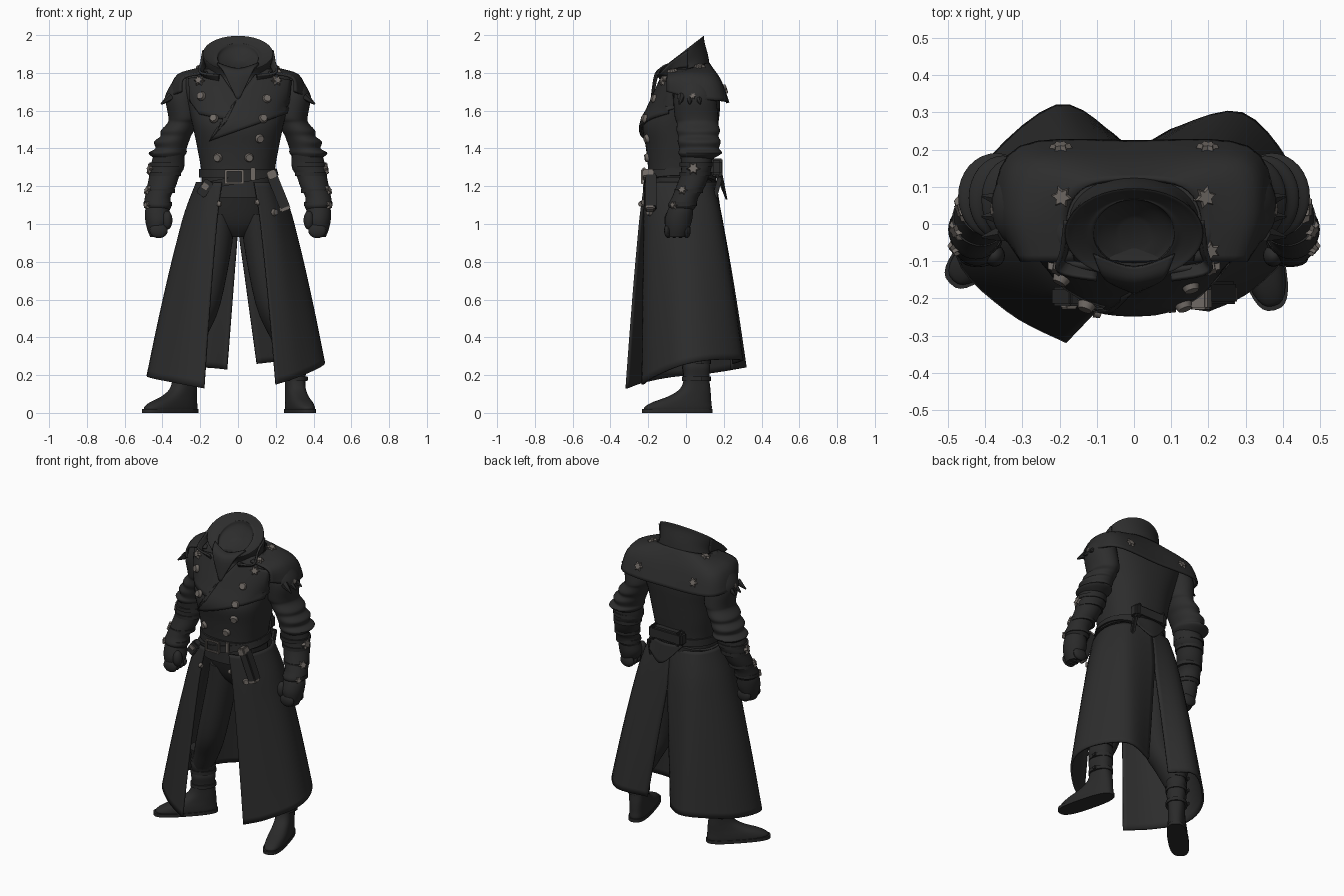
import bpy, bmesh, math
from mathutils import Vector, Matrix
from mathutils.bvhtree import BVHTree

if "Cube" in bpy.data.objects:
    bpy.data.objects.remove(bpy.data.objects["Cube"], do_unlink=True)


def material(name, color):
    m = bpy.data.materials.new(name)
    m.use_nodes = True
    m.diffuse_color = (*color, 1)
    bsdf = next(n for n in m.node_tree.nodes if n.type == 'BSDF_PRINCIPLED')
    bsdf.inputs["Base Color"].default_value = (*color, 1)
    return m


cloth = material("charcoal cloth", (.026, .026, .026))
leather = material("black leather", (.023, .023, .023))
metal = material("tarnished metal", (.16, .142, .128))
made = []


def finish(name, bm, mat, place=None):
    bmesh.ops.recalc_face_normals(bm, faces=bm.faces[:])
    if place:
        bm.transform(place)
    me = bpy.data.meshes.new(name)
    bm.to_mesh(me)
    bm.free()
    me.materials.append(mat)
    ob = bpy.data.objects.new(name, me)
    bpy.context.collection.objects.link(ob)
    made.append(ob)
    return ob


def smooth(rows, n):
    """Catmull-Rom refinement of a list of tuples."""
    out = []
    for i in range(len(rows) - 1):
        a, b, c, d = (rows[max(0, min(len(rows) - 1, i + k))] for k in (-1, 0, 1, 2))
        for j in range(n):
            t = j / n
            out.append(tuple(q + t / 2 * (r - p + t * (2*p - 5*q + 4*r - s + t * (3*(q - r) + s - p)))
                             for p, q, r, s in zip(a, b, c, d)))
    return out + [tuple(rows[-1])]


def skin(bm, rows, closed):
    vs = [[bm.verts.new(p) for p in r] for r in rows]
    n = len(vs[0])
    for a, b in zip(vs, vs[1:]):
        for i in range(n if closed else n - 1):
            j = (i + 1) % n
            bm.faces.new((a[i], a[j], b[j], b[i]))
    return vs


def loft(name, rings, mat, side=1, n=4, seg=32, power=2, place=None):
    """Capped tube through rings of (x, y, z, rx, ry[, slope])."""
    rows = []
    for x, y, z, rx, ry, sl in smooth([tuple(r) + (0,) * (6 - len(r)) for r in rings], n):
        row = []
        for i in range(seg):
            c, s = math.cos(math.tau * i / seg), math.sin(math.tau * i / seg)
            dx = math.copysign(abs(c) ** (2 / power), c) * rx
            dy = math.copysign(abs(s) ** (2 / power), s) * ry
            row.append(((x + dx) * side, y + dy, z + sl * dy))
        rows.append(row)
    bm = bmesh.new()
    vs = skin(bm, rows, True)
    bm.faces.new(vs[0])
    bm.faces.new(vs[-1])
    return finish(name, bm, mat, place)


def thicken(ob, t):
    mod = ob.modifiers.new("thickness", 'SOLIDIFY')
    mod.thickness, mod.offset = t, 0
    return ob


def sheet(name, rows, mat, t=.012):
    fine = [smooth(r, 5) for r in rows]
    cols = [smooth(c, 5) for c in zip(*fine)]
    bm = bmesh.new()
    skin(bm, cols, False)
    return thicken(finish(name, bm, mat), t)


def box(name, loc, size, mat, rot=0, axis='Y', bevel=.006):
    bm = bmesh.new()
    bmesh.ops.create_cube(bm, size=1, matrix=Matrix.Diagonal((*size, 1)))
    bmesh.ops.bevel(bm, geom=bm.edges[:], offset=bevel, segments=2, affect='EDGES')
    return finish(name, bm, mat, Matrix.Translation(loc) @ Matrix.Rotation(math.radians(rot), 4, axis))


def blob(name, loc, size, mat):
    bm = bmesh.new()
    bmesh.ops.create_uvsphere(bm, u_segments=16, v_segments=10, radius=1)
    return finish(name, bm, mat, Matrix.Translation(loc) @ Matrix.Diagonal((*size, 1)))


def surface(ob):
    bpy.context.view_layer.update()
    return BVHTree.FromObject(ob, bpy.context.evaluated_depsgraph_get())


def stud(name, tree, p, r, star=False, lift=.006):
    """Round or star-shaped stud snapped on to a surface."""
    loc, nor, _, _ = tree.find_nearest(Vector(p))
    if nor.dot(Vector(p) - loc) < 0:
        nor = -nor
    bm = bmesh.new()
    bmesh.ops.create_cone(bm, cap_ends=True, segments=12, radius1=r, radius2=r * .75, depth=.018)
    if star:
        for v in bm.verts:
            k = round(math.atan2(v.co.y, v.co.x) / math.tau * 12)
            v.co.xy *= .75 if k % 2 else 1.3
    finish(name, bm, metal, Matrix.Translation(loc + nor * lift) @ nor.to_track_quat('Z', 'Y').to_matrix().to_4x4())


def front_hit(tree, x, z):
    return tree.ray_cast(Vector((x, -1, z)), Vector((0, 1, 0)))[0]


def front_plate(name, tree, outline, lift, mat):
    """Flat outline in x, z draped on the front of a surface."""
    bm = bmesh.new()
    bm.faces.new([bm.verts.new((x, 0, z)) for x, z in outline])
    bmesh.ops.triangulate(bm, faces=bm.faces[:])
    bmesh.ops.subdivide_edges(bm, edges=bm.edges[:], cuts=9, use_grid_fill=True)
    for v in bm.verts:
        hit = front_hit(tree, v.co.x, v.co.z)
        v.co.y = (hit.y if hit else -.08) - lift
    return thicken(finish(name, bm, mat), .014)


# Coat body: height, half width, front, back
body = [(1.14, .19, -.2, .14), (1.28, .195, -.2, .14), (1.4, .215, -.212, .155),
        (1.52, .24, -.228, .17), (1.62, .265, -.185, .18), (1.72, .295, -.14, .175),
        (1.78, .28, -.115, .15), (1.82, .2, -.1, .12)]
torso = loft("coat_body", [(0, (f + b) / 2, z, w, (b - f) / 2) for z, w, f, b in body], cloth, seg=48, power=2.4)
chest = surface(torso)

# Crossed lapels
front_plate("right_lapel", chest, [(-.09, 1.79), (-.26, 1.77), (-.25, 1.65), (-.2, 1.58), (-.05, 1.55), (.02, 1.63)], .007, cloth)
front_plate("left_lapel", chest, [(-.15, 1.44), (.26, 1.585), (.28, 1.76), (.09, 1.79), (0, 1.67), (-.06, 1.54)], .014, cloth)

# Raised collar flaring to a slanted lip, folded into the neck opening
loft("collar", [(0, 0, 1.77, .19, .13, .3), (0, -.005, 1.83, .172, .122, .5), (0, -.02, 1.88, .184, .118, .7),
                (0, -.026, 1.903, .185, .121, .77), (0, -.026, 1.895, .165, .108, .77), (0, -.026, 1.885, .13, .095, .77),
                (0, -.025, 1.885, .11, .09, .77), (0, -.025, 1.865, .1, .084, .7), (0, -.025, 1.84, .04, .04, .5)], cloth, seg=40)
for side, s in (("left", 1), ("right", -1)):
    sheet(side + "_collar_wing", [[(.183 * s, .01, 1.92), (.193 * s, -.07, 1.865), (.202 * s, -.13, 1.805), (.1 * s, -.15, 1.79)],
                                  [(.175 * s, .01, 1.83), (.182 * s, -.07, 1.82), (.185 * s, -.105, 1.785), (.1 * s, -.125, 1.755)]], cloth)

# Neckerchief hanging over the lip in a point
sheet("neckerchief", [[(-.11, -.08, 1.85), (0, -.115, 1.82), (.11, -.08, 1.85)],
                      [(-.08, -.143, 1.81), (0, -.16, 1.795), (.08, -.143, 1.81)],
                      [(-.01, -.178, 1.67), (0, -.182, 1.66), (.01, -.178, 1.67)]], cloth)

# Shoulder cape, mirrored about its back centre
half_rows = [[(.16, -.1, 1.8), (.18, .02, 1.82), (.13, .1, 1.845), (0, .12, 1.85)],
             [(.285, -.1, 1.775), (.318, .03, 1.787), (.275, .165, 1.77), (0, .17, 1.765)],
             [(.3, -.1, 1.7), (.37, .04, 1.665), (.305, .205, 1.65), (0, .22, 1.64)]]
mantle = surface(sheet("shoulder_cape", [r + [(-x, y, z) for x, y, z in r[-2::-1]] for r in half_rows], cloth))

# Long split skirt in two panels
waist = [(.085, -.215), (.16, -.18), (.21, -.06), (.21, .04), (.15, .125), (0, .155)]
hems = {"left": [(.2, -.23, .15), (.32, -.17, .19), (.445, -.03, .25), (.43, .13, .28), (.29, .295, .28), (.1, .25, .26)],
        "right": [(-.18, -.315, .13), (-.34, -.23, .16), (-.475, -.08, .19), (-.42, .13, .21), (-.21, .315, .24), (-.06, .24, .23)]}
skirts = {}
for side, hem in hems.items():
    sign = 1 if side == "left" else -1
    rows = []
    for t in (0, .15, .3, .5, .75, 1):
        f, row = t ** .78, []
        for (wx, wy), (hx, hy, hz) in zip(waist, hem):
            fx = f if wx else max(0, (t - .25) / .75)
            row.append((wx * sign * (1 - fx) + hx * fx, wy * (1 - f) + hy * f, 1.22 * (1 - t) + hz * t))
        rows.append(row)
    skirts[side] = surface(sheet(side + "_coat_skirt", rows, cloth))

# Trousers
loft("trouser_seat", [(0, -.02, 1.2, .17, .13), (0, -.01, 1.05, .17, .1), (0, 0, .98, .13, .08), (0, 0, .93, .04, .04)], leather)

for side, s, turn, ankle in (("left", 1, 15, (.302, .055, 0)), ("right", -1, -45, (-.285, .05, 0))):
    loft(side + "_trouser_leg", [(.1, 0, 1.05, .075, .1), (.115, 0, .9, .085, .1), (.18, -.01, .57, .085, .09),
                                 (.245, .03, .4, .075, .08), (.285, .045, .3, .06, .065)], leather, s)
    # Boots with soles and buckled straps
    at = Matrix.Translation(ankle) @ Matrix.Rotation(math.radians(turn), 4, 'Z')
    loft(side + "_boot", [(0, -.1, .012, .056, .18), (0, -.1, .03, .058, .183), (0, -.08, .056, .056, .16),
                          (0, -.04, .085, .052, .118), (0, -.01, .12, .05, .085), (0, 0, .16, .05, .07), (0, 0, .2, .053, .068),
                          (0, 0, .24, .058, .072), (0, 0, .27, .053, .068), (0, 0, .31, .062, .074), (0, 0, .35, .056, .07),
                          (0, 0, .42, .072, .08)], leather, power=2.6, place=at)
    loft(side + "_sole", [(0, -.105, 0, .061, .192), (0, -.105, .02, .061, .192)], leather, n=1, power=2.8, place=at)
    for z in (.17, .26, .34):
        loft(side + "_boot_strap", [(0, 0, z, .064, .077), (0, 0, z + .022, .064, .077)], leather, n=1, place=at)
        box(side + "_boot_buckle", at @ Vector((.066 * s, 0, z + .011)), (.012, .025, .022), leather, bevel=.003)

    # Sleeve with gathered folds and flared cuff
    loft(side + "_sleeve", [(.275, .04, 1.77, .06, .08), (.295, .045, 1.68, .088, .11), (.285, .055, 1.57, .084, .115),
                            (.295, .06, 1.535, .078, .109), (.32, .065, 1.495, .088, .115), (.33, .065, 1.465, .081, .107),
                            (.352, .07, 1.435, .092, .114), (.355, .07, 1.4, .083, .105), (.373, .075, 1.375, .1, .115),
                            (.37, .06, 1.345, .07, .08)], cloth, s, n=5)
    arm = surface(loft(side + "_bracer", [(.365, .055, 1.37, .08, .085), (.375, .055, 1.3, .09, .08), (.39, .045, 1.255, .08, .076),
                                          (.405, .025, 1.2, .076, .076), (.425, -.005, 1.14, .068, .07), (.425, -.02, 1.1, .073, .075),
                                          (.42, -.02, 1.075, .06, .06)], leather, s))
    for x, y, z, r in ((.376, .053, 1.315, .092), (.386, .048, 1.265, .085), (.411, .015, 1.175, .078), (.425, -.015, 1.105, .075)):
        loft(side + "_bracer_strap", [(x, y, z - .011, r, r * .96), (x, y, z + .011, r, r * .96)], leather, s, n=1)
    for x, y, z, r in ((.5, .03, 1.3, .03), (.5, -.03, 1.19, .024), (.5, -.08, 1.1, .018)):
        stud(side + "_bracer_stud", arm, (x * s, y, z), r, True, .002)

    # Gloved fist
    loft(side + "_glove", [(.425, -.02, 1.11, .055, .06), (.427, -.03, 1.07, .065, .068), (.423, -.04, 1.02, .068, .072),
                           (.43, -.045, .97, .05, .06), (.44, -.05, .93, .024, .04)], leather, s)
    blob(side + "_thumb", (.375 * s, -.085, 1.02), (.028, .03, .05), leather)
    for i in range(4):
        blob(side + "_finger", (.42 * s, -.095 + .033 * i, .965), (.048, .021, .04), leather)

    # Torn shoulder tabs
    for i in range(3):
        bm = bmesh.new()
        bmesh.ops.create_cone(bm, cap_ends=True, segments=6, radius1=.024, radius2=.004, depth=.07)
        tilt = Vector((.8 * s, .15 * (i - 1), -.6)).to_track_quat('Z', 'Y').to_matrix().to_4x4()
        finish(side + "_shoulder_tab", bm, leather, Matrix.Translation((.38 * s, -.03 + .05 * i, 1.655)) @ tilt)

    # Star studs on the cape and lapels, round stud on the skirt
    for x, y, z, r in ((.2, .07, 1.86, .026), (.2, .25, 1.73, .026), (.42, .03, 1.69, .018)):
        stud(side + "_star_stud", mantle, (x * s, y, z), r, True, .002)
    hit = front_hit(chest, .2 * s, 1.755)
    stud(side + "_lapel_star", chest, hit + Vector((0, -.01, 0)), .024, True, .026)
    stud(side + "_skirt_stud", skirts[side], (.1 * s, -.3, 1.115), .016)
stud("shoulder_star", mantle, (.21, -.08, 1.85), .022, True)
stud("left_skirt_star", skirts["left"], (.24, -.25, 1.07), .02)

# Coat buttons
for x, z in ((-.19, 1.675), (.15, 1.66), (-.125, 1.555), (.13, 1.555), (.118, 1.45), (-.11, 1.35), (.06, 1.35)):
    stud("coat_button", chest, front_hit(chest, x, z) + Vector((0, -.01, 0)), .025, lift=.024 if z > 1.5 else .007)

# Belts, buckle and hanging gear
loft("waist_belt", [(0, -.03, 1.245, .207, .185), (0, -.03, 1.29, .206, .183)], leather, n=1, seg=48, power=2.3)
loft("slung_belt", [(0, -.03, -.02, .216, .192), (0, -.03, .02, .212, .19)], leather, n=1, seg=48, power=2.3,
     place=Matrix.Translation((0, 0, 1.235)) @ Matrix.Rotation(math.radians(-11), 4, 'Y'))
for k in (-1, 1):
    box("buckle_side", (-.02 + .045 * k, -.232, 1.25), (.012, .014, .075), metal, bevel=.003)
    box("buckle_bar", (-.02, -.232, 1.25 + .033 * k), (.1, .014, .011), metal, bevel=.003)
box("belt_loop", (.08, -.222, 1.265), (.025, .016, .07), metal, bevel=.004)
box("right_pouch", (-.175, -.195, 1.19), (.055, .05, .09), leather, 35)
box("right_pouch_clasp", (-.175, -.223, 1.2), (.035, .01, .03), metal, 35, bevel=.003)
box("left_holster", (.215, -.185, 1.17), (.055, .06, .19), leather, -22)
box("left_holster_cap", (.18, -.2, 1.262), (.05, .06, .045), metal, -22)
box("left_holster_tip", (.247, -.19, 1.085), (.058, .05, .03), metal, -22)
box("back_pouch", (.02, .16, 1.3), (.24, .06, .08), leather, bevel=.012)
for x in (-.07, .11):
    box("back_pouch_strap", (x, .166, 1.3), (.018, .056, .095), leather)
sheet("back_cloth_tail", [[(-.1, .17, 1.26), (.02, .19, 1.26), (.14, .16, 1.26)],
                          [(-.03, .2, 1.18), (.04, .215, 1.13), (.13, .19, 1.19)]], leather, .008)
box("back_knife", (.14, .165, 1.19), (.025, .025, .12), leather, -15, 'X')

# Smooth shading with crisp edges
bpy.ops.object.select_all(action='DESELECT')
for ob in made:
    ob.select_set(True)
bpy.context.view_layer.objects.active = torso
bpy.ops.object.shade_smooth_by_angle(angle=math.radians(40))
